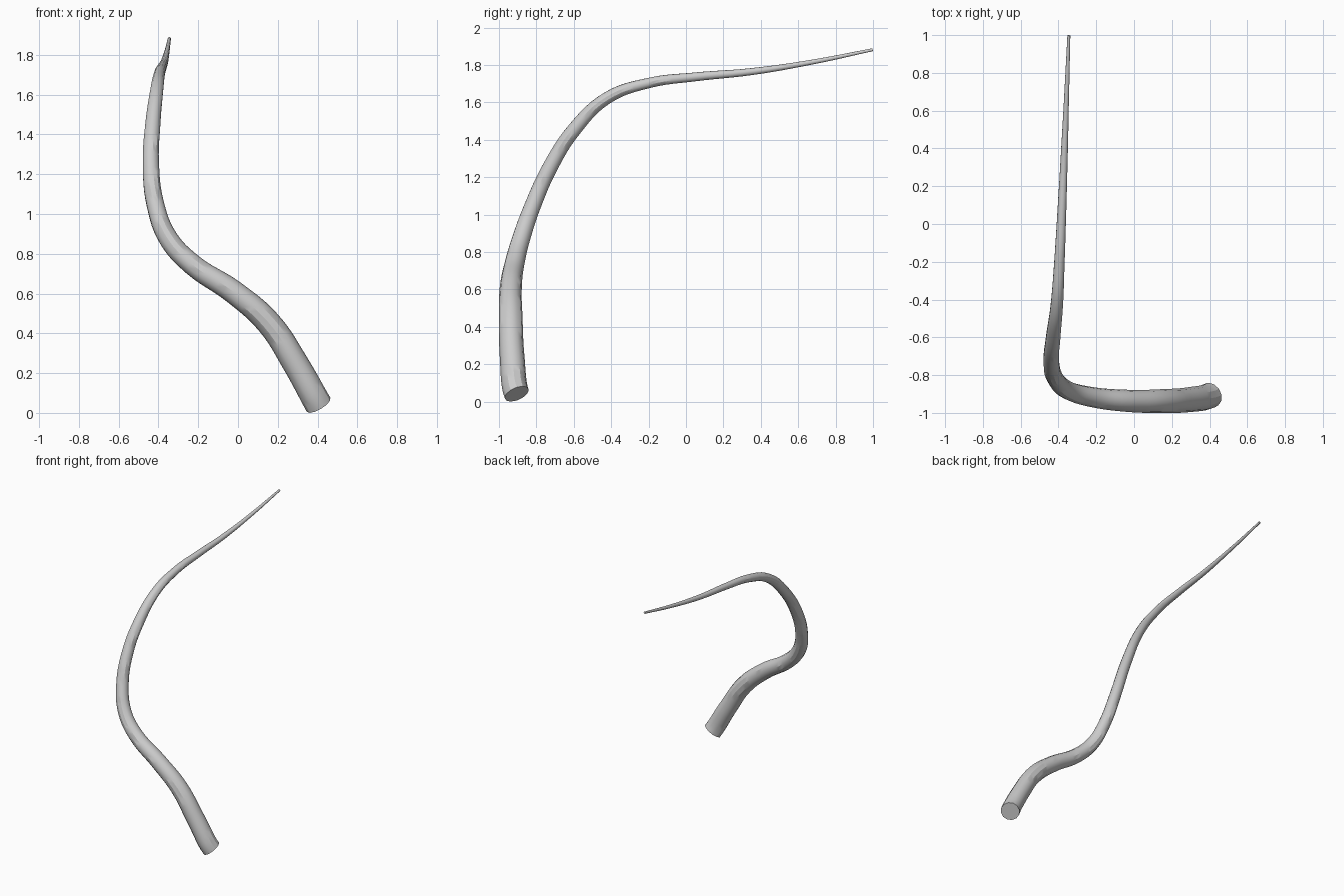
import bpy
from mathutils import Vector

if "Cube" in bpy.data.objects:
    bpy.data.objects.remove(bpy.data.objects["Cube"])

# centre line (x, y, z) and tube radius, from thick base to thin tip
path = [
    (0.405, -0.905, 0.055, 0.069),
    (0.29, -0.93, 0.26, 0.066),
    (0.155, -0.937, 0.465, 0.063),
    (-0.02, -0.937, 0.62, 0.059),
    (-0.23, -0.915, 0.76, 0.053),
    (-0.35, -0.88, 0.89, 0.049),
    (-0.415, -0.82, 1.06, 0.045),
    (-0.438, -0.725, 1.27, 0.042),
    (-0.428, -0.60, 1.465, 0.039),
    (-0.408, -0.42, 1.638, 0.033),
    (-0.395, -0.20, 1.717, 0.028),
    (-0.383, 0.05, 1.750, 0.024),
    (-0.370, 0.35, 1.778, 0.019),
    (-0.357, 0.68, 1.830, 0.013),
    (-0.345, 0.998, 1.895, 0.008),
]

curve = bpy.data.curves.new("tapered_stem", 'CURVE')
curve.dimensions = '3D'
curve.resolution_u = 6
curve.bevel_depth = 1.0
curve.bevel_resolution = 4
curve.use_fill_caps = True
spline = curve.splines.new('BEZIER')
spline.bezier_points.add(len(path) - 1)
for p, (x, y, z, r) in zip(spline.bezier_points, path):
    p.co = (x, y, z)
    p.radius = r
    p.handle_left_type = p.handle_right_type = 'AUTO'

# slanted cut at the base
base = spline.bezier_points[0]
base.handle_left_type = base.handle_right_type = 'FREE'
slant = Vector((-0.45, -0.33, 0.75)) * 0.06
base.handle_right = base.co + slant
base.handle_left = base.co - slant

stem = bpy.data.objects.new("tapered_stem", curve)
bpy.context.collection.objects.link(stem)
bpy.context.view_layer.objects.active = stem
stem.select_set(True)
bpy.ops.object.convert(target='MESH')
stem = bpy.context.object

# rest the base on the ground and smooth the tube
low = min(v.co.z for v in stem.data.vertices)
for v in stem.data.vertices:
    v.co.z -= low
bpy.ops.object.shade_smooth_by_angle()
